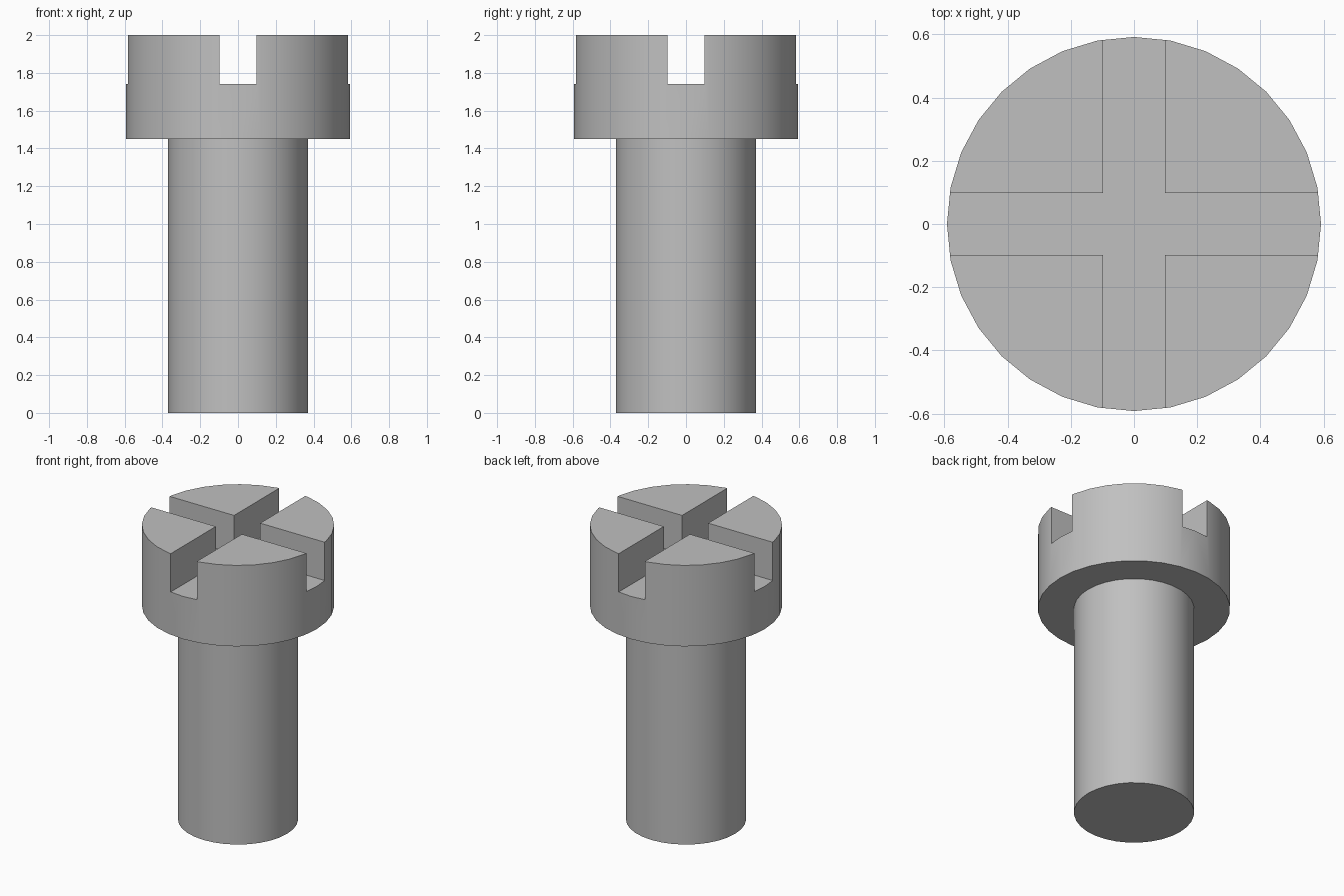
import bpy
import math

cube = bpy.data.objects.get("Cube")
if cube:
    bpy.data.objects.remove(cube, do_unlink=True)

SEGMENTS = 32
HEAD_RADIUS, SHAFT_RADIUS = 0.592, 0.37
HEAD_BASE, SLOT_FLOOR, TOP = 1.45, 1.74, 2.0
SLOT_WIDTH = 0.196

steel = bpy.data.materials.new("grey steel")
steel.use_nodes = True
colour = (0.53, 0.53, 0.53, 1)
steel.diffuse_color = colour
steel.node_tree.nodes["Principled BSDF"].inputs["Base Color"].default_value = colour


def cylinder(name, radius, bottom, top):
    bpy.ops.mesh.primitive_cylinder_add(
        vertices=SEGMENTS, radius=radius, depth=top - bottom,
        location=(0, 0, (bottom + top) / 2))
    obj = bpy.context.object
    obj.name = name
    obj.data.materials.append(steel)
    return obj


def smooth(obj):
    bpy.ops.object.select_all(action='DESELECT')
    obj.select_set(True)
    bpy.context.view_layer.objects.active = obj
    bpy.ops.object.shade_smooth_by_angle(angle=math.radians(30))


def cut_slot(obj, size):
    """Cut one straight slot across the top of the object."""
    bpy.ops.mesh.primitive_cube_add(size=1, location=(0, 0, SLOT_FLOOR + size[2] / 2))
    cutter = bpy.context.object
    cutter.name = "slot_cutter"
    cutter.scale = size
    cutter.hide_render = True
    cut = obj.modifiers.new("slot", 'BOOLEAN')
    cut.operation = 'DIFFERENCE'
    cut.solver = 'EXACT'
    cut.object = cutter
    bpy.context.view_layer.objects.active = obj
    bpy.ops.object.modifier_apply(modifier=cut.name)
    bpy.data.objects.remove(cutter, do_unlink=True)


# Shaft, set slightly into the head
shaft = cylinder("shaft", SHAFT_RADIUS, 0, HEAD_BASE + 0.02)
smooth(shaft)

# Head with two crossing slots
head = cylinder("head", HEAD_RADIUS, HEAD_BASE, TOP)
for size in ((2, SLOT_WIDTH, 1), (SLOT_WIDTH, 2, 1)):
    cut_slot(head, size)
smooth(head)
